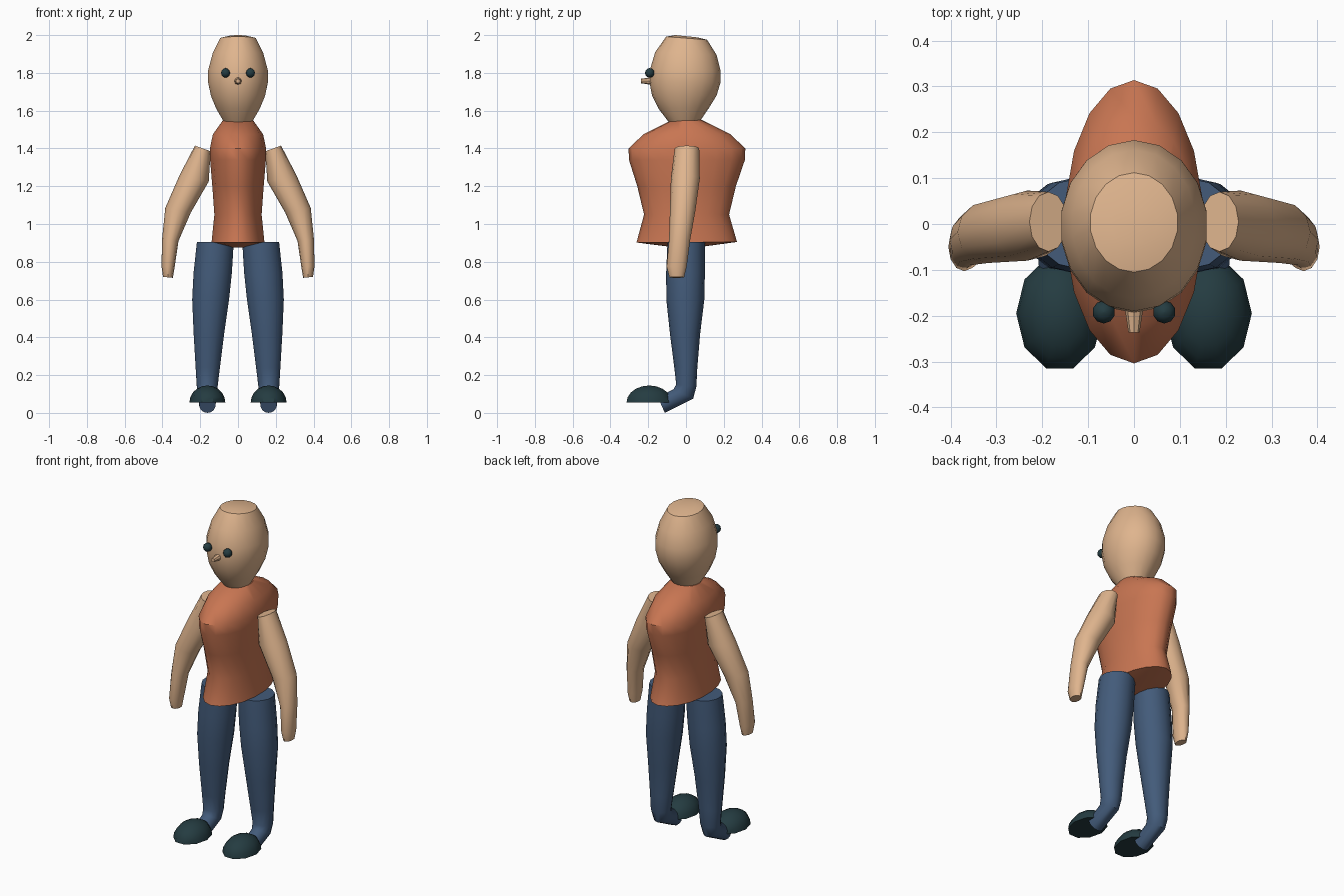
import bpy, bmesh, math
from mathutils import Vector

if "Cube" in bpy.data.objects:
    bpy.data.objects.remove(bpy.data.objects["Cube"])


def material(name, rgb):
    m = bpy.data.materials.new(name)
    m.diffuse_color = (*rgb, 1)
    m.use_nodes = True
    m.node_tree.nodes["Principled BSDF"].inputs["Base Color"].default_value = m.diffuse_color
    return m


SKIN = material("skin", (0.74, 0.46, 0.27))
SHIRT = material("orange shirt", (0.58, 0.18, 0.085))
DENIM = material("blue trousers", (0.056, 0.105, 0.195))
DARK = material("dark teal", (0.018, 0.045, 0.053))


def front_back(x, rx, y0, z0, y1, z1):
    """Ring from its half width and its front and back points."""
    a, b = Vector((x, y0, z0)), Vector((x, y1, z1))
    return (a + b) / 2, Vector((rx, 0, 0)), (b - a) / 2


def in_out(x0, z0, x1, z1, y0, y1):
    """Ring from its inner and outer points and its depth range."""
    a, b = Vector((x0, 0, z0)), Vector((x1, 0, z1))
    return (a + b) / 2 + Vector((0, (y0 + y1) / 2, 0)), (b - a) / 2, Vector((0, (y1 - y0) / 2, 0))


def loft(name, rings, sides, mat, side=1, phase=0.0, angle=42):
    """Capped skin through elliptical rings; side=-1 mirrors it in x."""
    bm = bmesh.new()
    loops = []
    for c, u, v in rings:
        loop = []
        for i in range(sides):
            t = 2 * math.pi * (i + phase) / sides
            p = c + u * math.sin(t) + v * math.cos(t)
            loop.append(bm.verts.new((p.x * side, p.y, p.z)))
        loops.append(loop)
    for a, b in zip(loops, loops[1:]):
        for i in range(sides):
            j = (i + 1) % sides
            bm.faces.new((a[i], a[j], b[j], b[i]))
    bm.faces.new(loops[0])
    bm.faces.new(loops[-1])
    bmesh.ops.remove_doubles(bm, verts=bm.verts, dist=1e-5)
    bmesh.ops.recalc_face_normals(bm, faces=bm.faces)
    mesh = bpy.data.meshes.new(name)
    bm.to_mesh(mesh)
    bm.free()
    ob = bpy.data.objects.new(name, mesh)
    bpy.context.collection.objects.link(ob)
    mesh.materials.append(mat)
    bpy.ops.object.select_all(action='DESELECT')
    ob.select_set(True)
    bpy.context.view_layer.objects.active = ob
    bpy.ops.object.shade_smooth_by_angle(angle=math.radians(angle))
    return ob


# Torso: narrow across, deep front to back, with a flared hem
torso = [(0.03, -0.05, 0.875, 0.05, 0.875), (0.142, -0.262, 0.902, 0.27, 0.905),
         (0.127, -0.222, 1.05, 0.228, 1.05), (0.138, -0.258, 1.2, 0.264, 1.2),
         (0.15, -0.302, 1.34, 0.312, 1.34), (0.151, -0.304, 1.4, 0.314, 1.4),
         (0.135, -0.225, 1.475, 0.235, 1.475), (0.082, -0.085, 1.545, 0.085, 1.55)]
loft("torso", [front_back(0, *r) for r in torso], 18, SHIRT)

# Head: egg shape with a slightly tilted flat crown
head = [(0.078, -0.092, 1.54, 0.078, 1.55), (0.118, -0.145, 1.61, 0.122, 1.615),
        (0.146, -0.18, 1.68, 0.162, 1.68), (0.161, -0.194, 1.755, 0.183, 1.75),
        (0.16, -0.19, 1.82, 0.183, 1.81), (0.136, -0.163, 1.91, 0.162, 1.895),
        (0.096, -0.105, 1.992, 0.112, 1.975)]
head_rings = [front_back(0, *r) for r in head]
head_rings.append(front_back(0, 0.05, -0.055, 2.0, 0.06, 1.988))
loft("head", head_rings, 18, SKIN, angle=35)

# Nose: short tapered stub pointing forward
nose = [(-0.17, 0.023), (-0.198, 0.018), (-0.237, 0.012)]
loft("nose", [(Vector((0, y, 1.757)), Vector((r, 0, 0)), Vector((0, 0, r))) for y, r in nose],
     8, SKIN)

arm = [(0.145, 1.385, 0.228, 1.415, -0.06, 0.07), (0.155, 1.225, 0.31, 1.257, -0.08, 0.073),
       (0.25, 1.06, 0.385, 1.085, -0.085, 0.05), (0.315, 0.91, 0.402, 0.92, -0.09, 0.022),
       (0.335, 0.775, 0.405, 0.775, -0.103, 0.004), (0.345, 0.715, 0.397, 0.72, -0.088, -0.01)]

leg = [(0.12, 0.1, -0.098, 0.905, 0.1, 0.905), (0.134, 0.104, -0.105, 0.74, 0.1, 0.74),
       (0.145, 0.1, -0.104, 0.6, 0.097, 0.6), (0.154, 0.083, -0.085, 0.42, 0.075, 0.42),
       (0.16, 0.066, -0.062, 0.24, 0.06, 0.24), (0.163, 0.057, -0.052, 0.15, 0.055, 0.14),
       (0.163, 0.05, -0.066, 0.125, 0.038, 0.075), (0.162, 0.044, -0.15, 0.085, -0.112, 0.0)]

for side, label in ((1, "right"), (-1, "left")):
    # Tapered arms and legs, the legs ending in a forward-bent ankle
    loft(label + "_arm", [in_out(*r) for r in arm], 12, SKIN, side)
    loft(label + "_leg", [front_back(*r) for r in leg], 14, DENIM, side)

    # Shoe: flat-bottomed half ellipsoid
    shoe = []
    for k in range(6):
        t = math.radians(18 * k)
        c = math.cos(t)
        shoe.append((Vector((0.162, -0.195, 0.055 + 0.09 * math.sin(t))),
                     Vector((0.095 * c, 0, 0)), Vector((0, 0.126 * c, 0))))
    loft(label + "_shoe", shoe[:-1] + [(shoe[-1][0], shoe[-1][1] * 0.02, shoe[-1][2] * 0.02)],
         10, DARK, side, phase=0.5)

    # Eye: small ball on the face
    eye = []
    for k in range(7):
        t = math.radians(-87 + 29 * k)
        c = 0.025 * math.cos(t)
        eye.append((Vector((0.066, -0.192, 1.8 + 0.025 * math.sin(t))),
                    Vector((c, 0, 0)), Vector((0, c, 0))))
    loft(label + "_eye", eye, 10, DARK, side)
